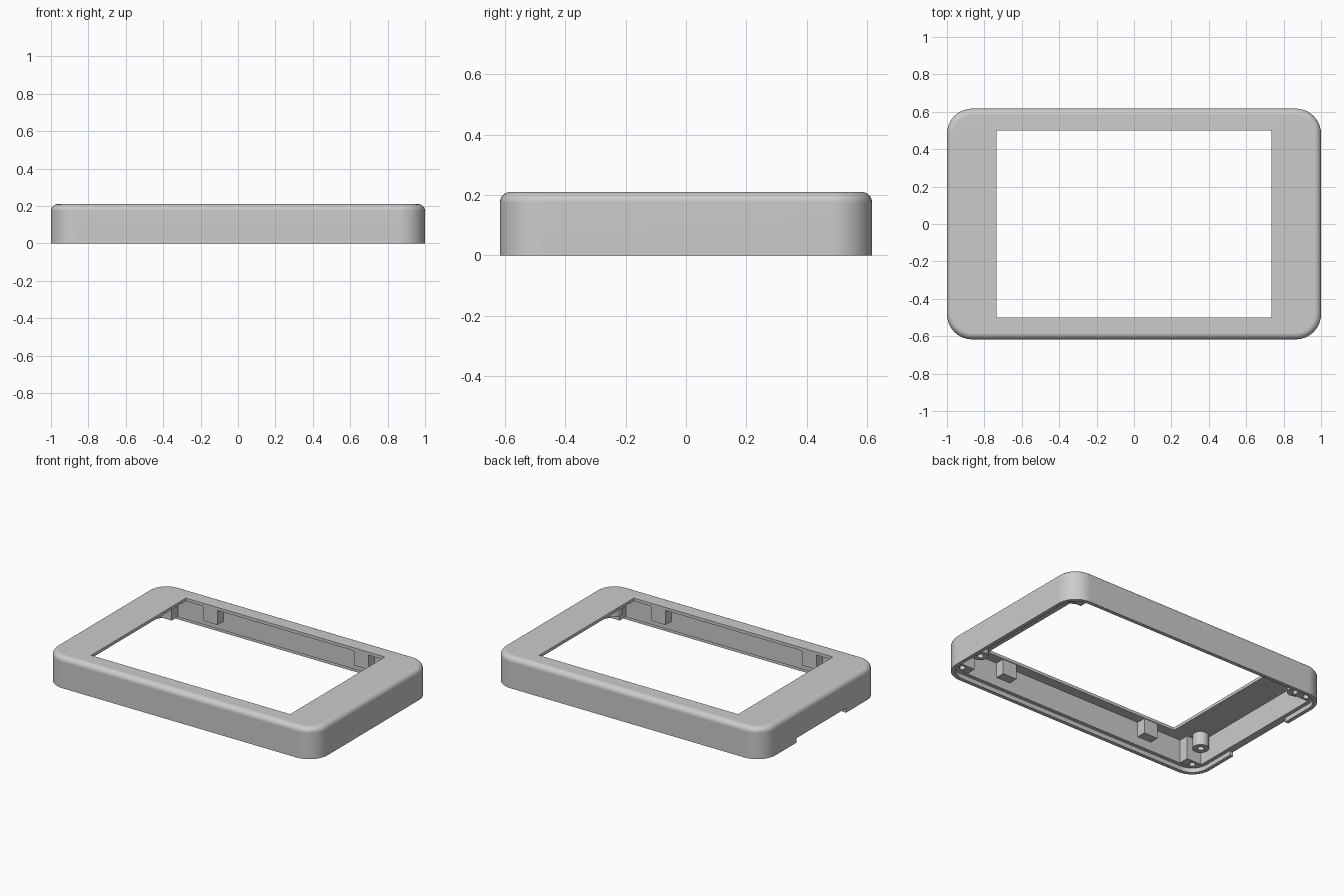
import bpy, bmesh
from math import sin, cos, pi, radians

if "Cube" in bpy.data.objects:
    bpy.data.objects.remove(bpy.data.objects["Cube"])

# Main sizes
HX, HY, HZ = 1.0, 0.617, 0.21          # half width, half depth, height
CORNER, FILLET = 0.135, 0.035
WALL, LIP, STEP = 0.05, 0.025, 0.03    # wall, rim lip thickness, rim step height
CEILING = HZ - 0.02
WIN_X, WIN_Y = 0.735, 0.5
ARC = 10

grey = bpy.data.materials.new("light grey plastic")
grey.use_nodes = True
grey.diffuse_color = (0.6, 0.6, 0.6, 1)
grey.node_tree.nodes["Principled BSDF"].inputs["Base Color"].default_value = (0.6, 0.6, 0.6, 1)


def finish(name, bm):
    bmesh.ops.remove_doubles(bm, verts=bm.verts, dist=1e-5)
    bmesh.ops.recalc_face_normals(bm, faces=bm.faces)
    mesh = bpy.data.meshes.new(name)
    bm.to_mesh(mesh)
    bm.free()
    mesh.materials.append(grey)
    obj = bpy.data.objects.new(name, mesh)
    bpy.context.collection.objects.link(obj)
    return obj


def activate(obj):
    bpy.ops.object.select_all(action='DESELECT')
    obj.select_set(True)
    bpy.context.view_layer.objects.active = obj


def smooth(obj):
    activate(obj)
    bpy.ops.object.shade_smooth_by_angle(angle=radians(35))
    mod = obj.modifiers.new("Weighted normals", 'WEIGHTED_NORMAL')
    mod.keep_sharp = True


def rounded_rect(hx, hy, r, z):
    pts = []
    for q, (sx, sy) in enumerate([(1, 1), (-1, 1), (-1, -1), (1, -1)]):
        for i in range(ARC + 1):
            a = (q + i / ARC) * pi / 2
            pts.append((sx * (hx - r) + r * cos(a), sy * (hy - r) + r * sin(a), z))
    return pts


def loft(name, rings):
    """Join a closed cycle of equal-length rings."""
    bm = bmesh.new()
    loops = [[bm.verts.new(p) for p in ring] for ring in rings]
    n = len(rings[0])
    for a, b in zip(loops, loops[1:] + loops[:1]):
        for i in range(n):
            j = (i + 1) % n
            bm.faces.new((a[i], a[j], b[j], b[i]))
    bmesh.ops.dissolve_degenerate(bm, edges=bm.edges, dist=1e-5)
    return finish(name, bm)


def prism(name, outline, z0, z1):
    bm = bmesh.new()
    base = bm.faces.new([bm.verts.new((x, y, z0)) for x, y in outline])
    top = bmesh.ops.extrude_face_region(bm, geom=[base])["geom"]
    bmesh.ops.translate(bm, vec=(0, 0, z1 - z0),
                        verts=[g for g in top if isinstance(g, bmesh.types.BMVert)])
    return finish(name, bm)


def box(name, x0, x1, y0, y1, z0, z1):
    return prism(name, [(x0, y0), (x1, y0), (x1, y1), (x0, y1)], z0, z1)


def circle(x, y, r, n=24):
    return [(x + r * cos(2 * pi * i / n), y + r * sin(2 * pi * i / n)) for i in range(n)]


def cut(obj, cutter):
    cutter.hide_render = True
    mod = obj.modifiers.new("Cut", 'BOOLEAN')
    mod.operation, mod.solver, mod.object = 'DIFFERENCE', 'EXACT', cutter
    activate(obj)
    bpy.ops.object.modifier_apply(modifier=mod.name)
    bpy.data.objects.remove(cutter)


# Bezel shell: outside wall, rounded top edge, window, ceiling, inside wall, stepped rim
def ring(inset, z):
    return rounded_rect(HX - inset, HY - inset, CORNER - inset, z)

rings = [ring(0, 0)]
for i in range(9):
    a = i / 8 * pi / 2
    rings.append(ring(FILLET * (1 - cos(a)), HZ - FILLET * (1 - sin(a))))
rings += [rounded_rect(WIN_X, WIN_Y, 0, HZ), rounded_rect(WIN_X, WIN_Y, 0, CEILING),
          ring(WALL, CEILING), ring(WALL, STEP), ring(LIP, STEP), ring(LIP, 0)]
shell = loft("bezel_shell", rings)

# Notch through the rim lip on one short side
cut(shell, box("notch_cutter", -HX - 0.1, -HX + WALL + 0.02, -0.26, 0.26, -0.1, STEP))
smooth(shell)

for sy, end in ((-1, "front"), (1, "back")):
    for sx, side in ((1, "left"), (-1, "right")):
        tag = f"{end}_{side}"
        # Corner screw boss that follows the rounded corner
        outline = [(sx * 0.84, sy * 0.5)]
        for i in range(ARC + 1):
            a = i / ARC * pi / 2
            outline.append((sx * (HX - CORNER + 0.1 * cos(a)),
                            sy * max(0.5, HY - CORNER + 0.1 * sin(a))))
        outline.append((sx * 0.84, sy * (HY - CORNER + 0.1)))
        boss = prism("corner_boss_" + tag, outline, STEP + 0.002, CEILING + 0.005)
        cut(boss, prism("hole_cutter", circle(sx * 0.91, sy * 0.535, 0.02), -0.1, 0.14))
        smooth(boss)

        # Hollow board post
        px, py = (0.84 if sx > 0 else -0.9), sy * 0.445
        tube = [[(x, y, z) for x, y in circle(px, py, r)]
                for r, z in ((0.05, 0.1), (0.05, CEILING + 0.005),
                             (0.02, CEILING + 0.005), (0.02, 0.1))]
        smooth(loft("board_post_" + tag, tube))

        # Clip block against the long wall
        box("wall_block_" + tag, sx * 0.505, sx * 0.61, sy * 0.505, sy * (HY - WALL + 0.01),
            0.09, CEILING + 0.005)
